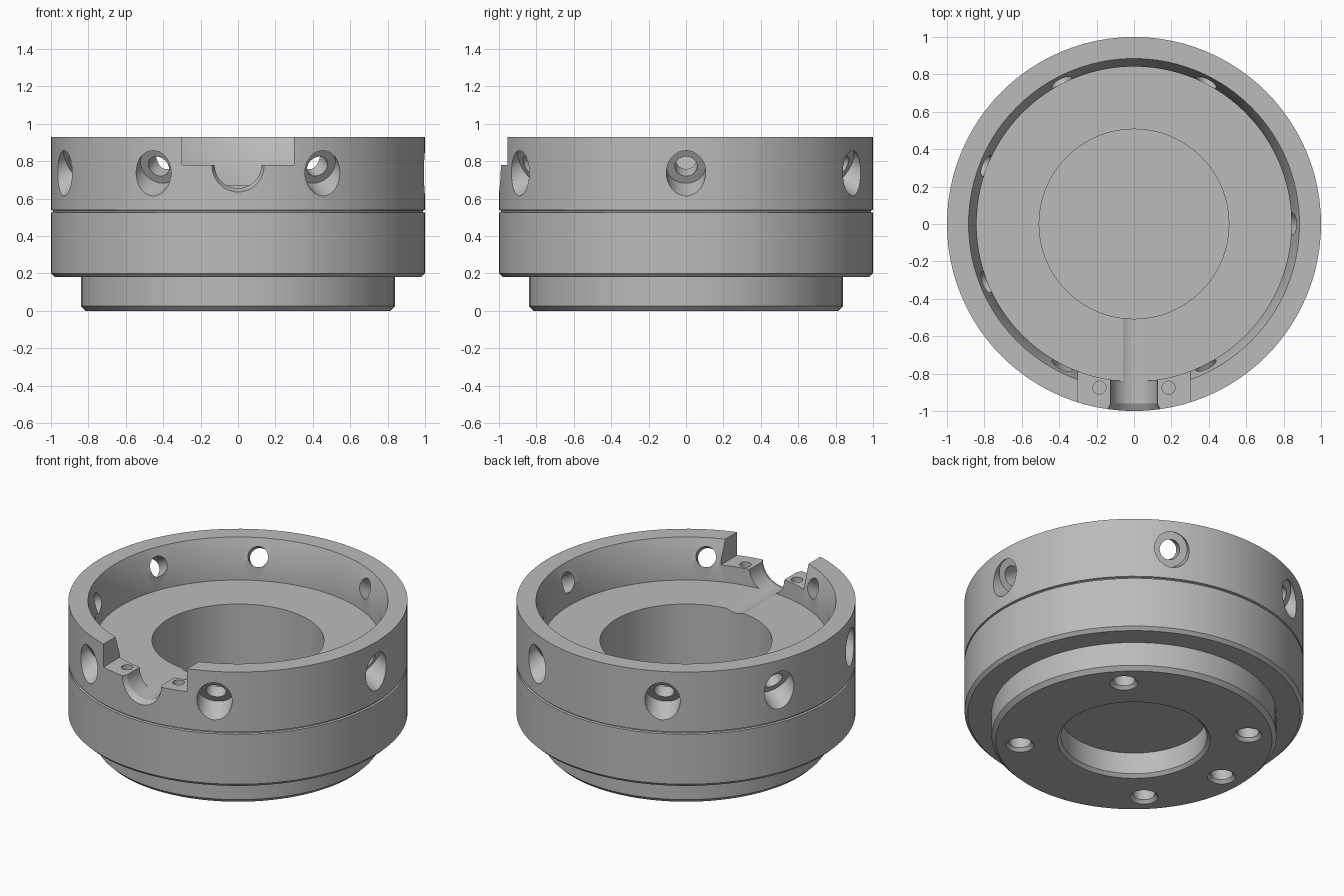
import bpy, bmesh, math
from mathutils import Vector, Matrix

cube = bpy.data.objects.get("Cube")
if cube:
    bpy.data.objects.remove(cube, do_unlink=True)

steel = bpy.data.materials.new("grey_steel")
steel.use_nodes = True
GREY = (0.5, 0.5, 0.5, 1)
steel.diffuse_color = GREY
steel.node_tree.nodes["Principled BSDF"].inputs["Base Color"].default_value = GREY


def add_object(name, bm):
    bmesh.ops.recalc_face_normals(bm, faces=bm.faces)
    mesh = bpy.data.meshes.new(name)
    bm.to_mesh(mesh)
    bm.free()
    mesh.materials.append(steel)
    ob = bpy.data.objects.new(name, mesh)
    bpy.context.collection.objects.link(ob)
    return ob


def lathe(name, profile, steps):
    """Spin a radius/height profile that starts and ends on the axis."""
    bm = bmesh.new()
    verts = [bm.verts.new((r, 0, z)) for r, z in profile]
    edges = [bm.edges.new(pair) for pair in zip(verts, verts[1:])]
    bmesh.ops.spin(bm, geom=verts + edges, cent=(0, 0, 0), axis=(0, 0, 1),
                   angle=math.tau, steps=steps, use_duplicate=False)
    bmesh.ops.remove_doubles(bm, verts=bm.verts, dist=0.0005)
    return add_object(name, bm)


cutters = []


def drill(start, end, r_start, r_end=None, segments=32):
    """Round or conical cutter between two points."""
    start, end = Vector(start), Vector(end)
    axis = end - start
    place = Matrix.Translation((start + end) / 2) @ axis.to_track_quat('Z', 'Y').to_matrix().to_4x4()
    bm = bmesh.new()
    bmesh.ops.create_cone(bm, cap_ends=True, segments=segments, radius1=r_start,
                          radius2=r_end or r_start, depth=axis.length, matrix=place)
    cutters.append(add_object("drill_cutter", bm))


def box_cut(center, size):
    bm = bmesh.new()
    bmesh.ops.create_cube(bm, size=1, matrix=Matrix.Translation(center) @ Matrix.Diagonal((*size, 1)))
    cutters.append(add_object("notch_cutter", bm))


# Turned body: blind lower bore, stepped base, grooved wall, cup and upper bore
body = lathe("turned_housing", [
    (0, 0.16), (0.43, 0.16), (0.43, 0.02), (0.45, 0),
    (0.815, 0), (0.84, 0.025), (0.84, 0.18), (0.98, 0.18), (1, 0.2),
    (1, 0.525), (0.988, 0.528), (0.988, 0.536), (1, 0.539),
    (1, 0.93), (0.885, 0.93), (0.842, 0.8), (0.842, 0.67),
    (0.507, 0.67), (0.507, 0.19), (0, 0.19)], 96)

# Slanted counterbored holes around the wall
TILT = math.tan(math.radians(30))
for degrees in (0, 63, 117, 158.5, -158.5, -117, -63):
    a = math.radians(degrees)

    def on_axis(r):
        return (r * math.cos(a), r * math.sin(a), 0.735 + (1 - r) * TILT)
    drill(on_axis(1.15), on_axis(0.935), 0.105)
    drill(on_axis(1.1), on_axis(0.74), 0.06)

# Front notch with a flared half-round cable channel
box_cut((0, -0.85, 0.93), (0.6, 0.7, 0.3))
drill((0, -1.1, 0.78), (0, -0.49, 0.78), 0.125, segments=48)
drill((0, -1.02, 0.78), (0, -0.96, 0.78), 0.155, 0.125, segments=48)

# Clamp screw holes in the notch ledges
for side in (-1, 1):
    drill((side * 0.185, -0.875, 0.85), (side * 0.185, -0.875, 0.66), 0.035, segments=24)

# Chamfered mounting holes in the underside
for degrees in (45, 135, 225, 315, 180):
    a = math.radians(degrees)
    x, y = 0.675 * math.cos(a), 0.675 * math.sin(a)
    drill((x, y, -0.1), (x, y, 0.3), 0.065)
    drill((x, y, -0.01), (x, y, 0.02), 0.092, 0.065)

# Cut everything and discard the cutters
bpy.context.view_layer.objects.active = body
for cutter in cutters:
    mod = body.modifiers.new("cut", 'BOOLEAN')
    mod.operation, mod.solver, mod.object = 'DIFFERENCE', 'EXACT', cutter
    bpy.ops.object.modifier_apply(modifier=mod.name)
    bpy.data.objects.remove(cutter, do_unlink=True)

bpy.ops.object.select_all(action='DESELECT')
body.select_set(True)
bpy.ops.object.shade_smooth_by_angle(angle=math.radians(25))
